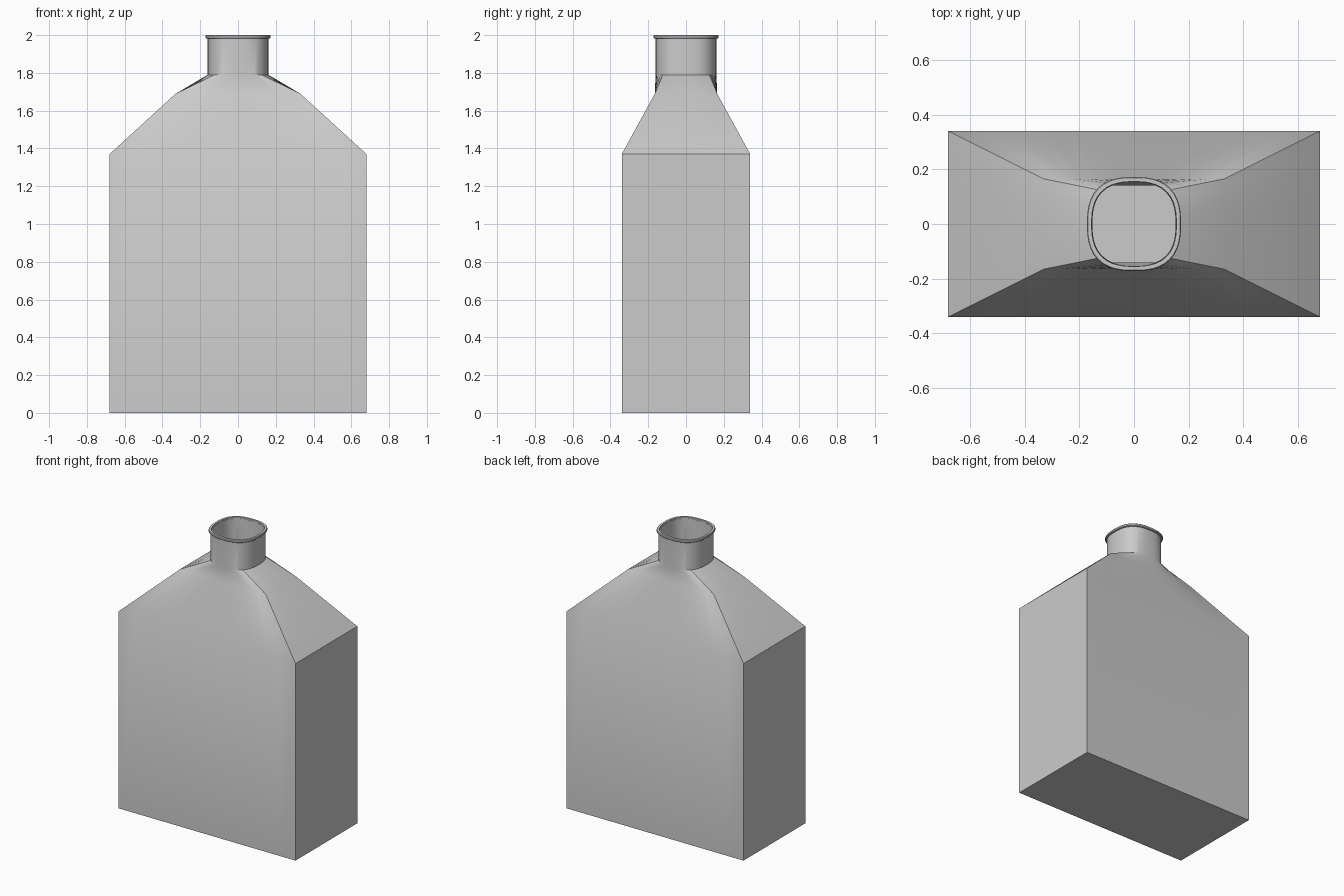
import bpy, bmesh, math

if "Cube" in bpy.data.objects:
    bpy.data.objects.remove(bpy.data.objects["Cube"])

N = 48          # points per ring, multiple of 8
POWER = 2.6     # squareness of the neck


def rect_ring(hx, hy, z):
    """Rectangle with points spread evenly along its four sides."""
    q, pts = N // 4, []
    for i in range(N):
        side, k = divmod((i + q // 2) % N, q)
        t = 2 * k / q - 1
        x, y = [(1, t), (-t, 1), (-1, -t), (t, -1)][side]
        pts.append((x * hx, y * hy, z))
    return pts


def round_ring(r, z):
    """Slightly squared circle."""
    pts = []
    for i in range(N):
        a = 2 * math.pi * i / N
        c, s = math.cos(a), math.sin(a)
        k = r / (abs(c) ** POWER + abs(s) ** POWER) ** (1 / POWER)
        pts.append((k * c, k * s, z))
    return pts


def loft(name, rings, closed=False):
    bm = bmesh.new()
    loops = [[bm.verts.new(p) for p in ring] for ring in rings]
    pairs = list(zip(loops, loops[1:]))
    if closed:
        pairs.append((loops[-1], loops[0]))
    else:
        bm.faces.new(loops[0][::-1])
        bm.faces.new(loops[-1])
    for a, b in pairs:
        for i in range(N):
            j = (i + 1) % N
            bm.faces.new((a[i], a[j], b[j], b[i]))
    bmesh.ops.recalc_face_normals(bm, faces=bm.faces)
    me = bpy.data.meshes.new(name)
    bm.to_mesh(me)
    bm.free()
    ob = bpy.data.objects.new(name, me)
    bpy.context.collection.objects.link(ob)
    bpy.ops.object.select_all(action='DESELECT')
    ob.select_set(True)
    bpy.context.view_layer.objects.active = ob
    bpy.ops.object.shade_smooth_by_angle(angle=math.radians(30))
    return ob


# Hollow bottle: outside going up, then inside going down
loft("bottle", [
    rect_ring(0.68, 0.34, 0),
    rect_ring(0.68, 0.34, 1.37),
    rect_ring(0.33, 0.165, 1.69),
    round_ring(0.161, 1.79),
    round_ring(0.161, 1.99),
    round_ring(0.154, 1.99),
    round_ring(0.152, 1.785),
    rect_ring(0.305, 0.141, 1.685),
    rect_ring(0.66, 0.32, 1.36),
    rect_ring(0.66, 0.32, 0.02),
])

# Rounded lip around the mouth
loft("lip", [
    round_ring(0.155, 1.982), round_ring(0.168, 1.982),
    round_ring(0.172, 1.986), round_ring(0.172, 1.996),
    round_ring(0.169, 2.0), round_ring(0.155, 2.0),
], closed=True)
